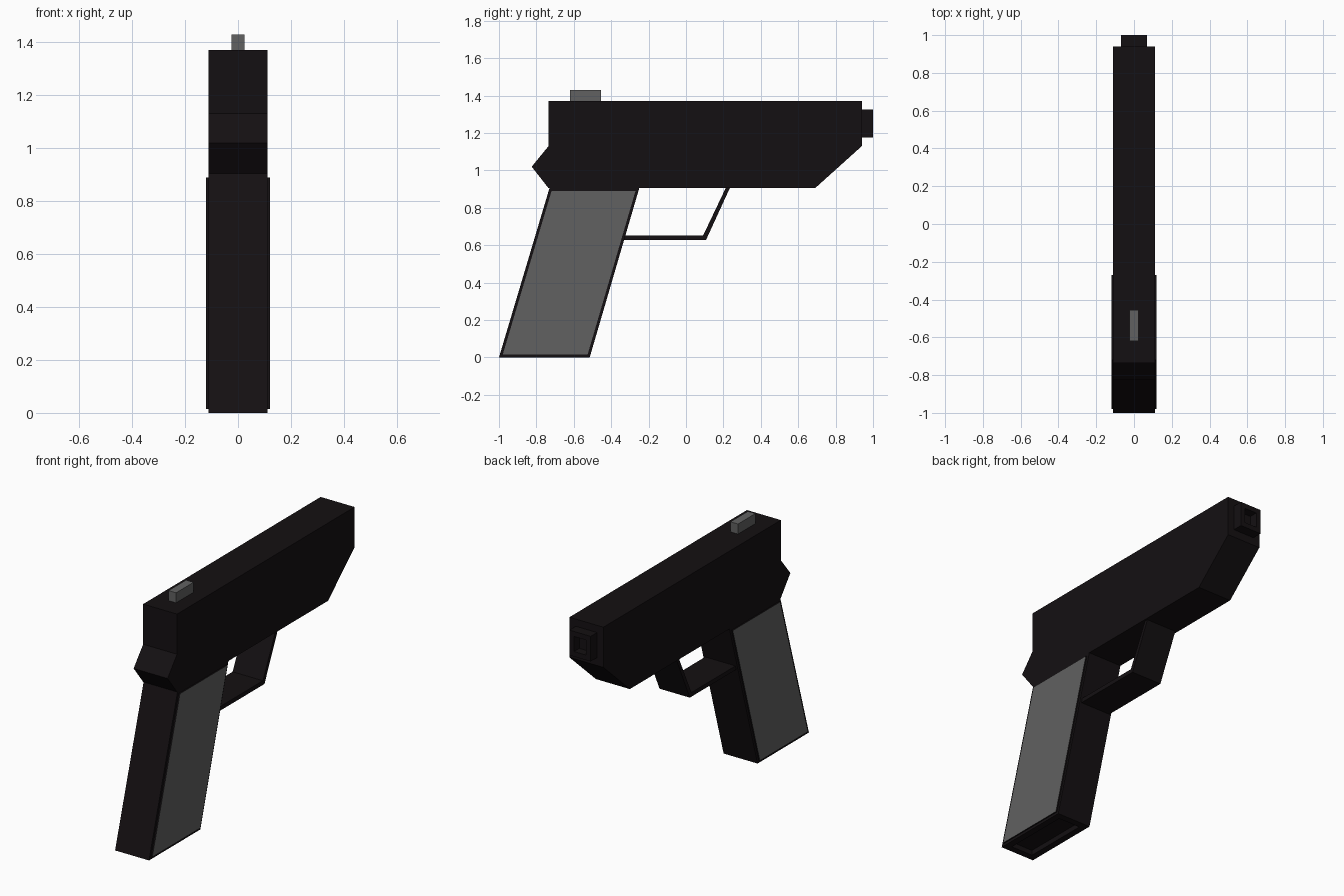
import bpy, bmesh
from mathutils import Vector

if "Cube" in bpy.data.objects:
    bpy.data.objects.remove(bpy.data.objects["Cube"])


def material(name, rgb):
    m = bpy.data.materials.new(name)
    m.diffuse_color = (*rgb, 1)
    m.use_nodes = True
    m.node_tree.nodes["Principled BSDF"].inputs["Base Color"].default_value = m.diffuse_color
    return m


BLACK = material("black", (0.007, 0.005, 0.006))
GREY = material("grey", (0.12, 0.12, 0.12))


def part(name, profile, half, mat, insets=()):
    """Extrude a (y, z) profile across x. Each inset is (direction, border,
    offset, material index): the face looking that way is inset, then moved."""
    bm = bmesh.new()
    face = bm.faces.new([bm.verts.new((-half, y, z)) for y, z in profile])
    ext = bmesh.ops.extrude_face_region(bm, geom=[face])["geom"]
    bmesh.ops.translate(bm, vec=(2 * half, 0, 0),
                        verts=[v for v in ext if isinstance(v, bmesh.types.BMVert)])
    bmesh.ops.recalc_face_normals(bm, faces=bm.faces)
    for direction, border, offset, index in insets:
        d = Vector(direction)
        bm.normal_update()
        f = max(bm.faces, key=lambda f: (round(f.normal.dot(d), 3), f.calc_area()))
        bmesh.ops.inset_region(bm, faces=[f], thickness=border, use_even_offset=True)
        new = bmesh.ops.extrude_discrete_faces(bm, faces=[f])["faces"][0]
        bmesh.ops.translate(bm, vec=d * offset, verts=new.verts)
        new.material_index = index
    bm.normal_update()
    me = bpy.data.meshes.new(name)
    bm.to_mesh(me)
    bm.free()
    me.materials.append(mat)
    if insets:
        me.materials.append(GREY)
    ob = bpy.data.objects.new(name, me)
    bpy.context.collection.objects.link(ob)
    return ob


def box(y0, y1, z0, z1):
    return [(y0, z0), (y1, z0), (y1, z1), (y0, z1)]


# Slide and frame with the beak at the back and chamfered nose
part("slide", [(-0.735, 1.37), (0.94, 1.37), (0.94, 1.13), (0.69, 0.905),
               (-0.735, 0.905), (-0.825, 1.02), (-0.735, 1.13)], 0.112, BLACK)

# Muzzle with square recess
part("muzzle", box(0.94, 1.0, 1.177, 1.327), 0.07, BLACK,
     [((0, 1, 0), 0.03, -0.05, 0)])

# Sight on top
part("sight", box(-0.62, -0.455, 1.37, 1.43), 0.025, GREY)

# Slanted grip with raised grey side panels and recessed base
part("grip", [(-1.0, 0.0), (-0.515, 0.0), (-0.25, 0.905), (-0.73, 0.905)], 0.112, BLACK,
     [((1, 0, 0), 0.015, 0.008, 1), ((-1, 0, 0), 0.015, 0.008, 1),
      ((0, 0, -1), 0.04, -0.03, 0)])

# Trigger guard strap
part("trigger_guard", [(-0.345, 0.628), (0.107, 0.628), (0.235, 0.907),
                       (0.213, 0.907), (0.092, 0.653), (-0.338, 0.653)], 0.1, BLACK)
